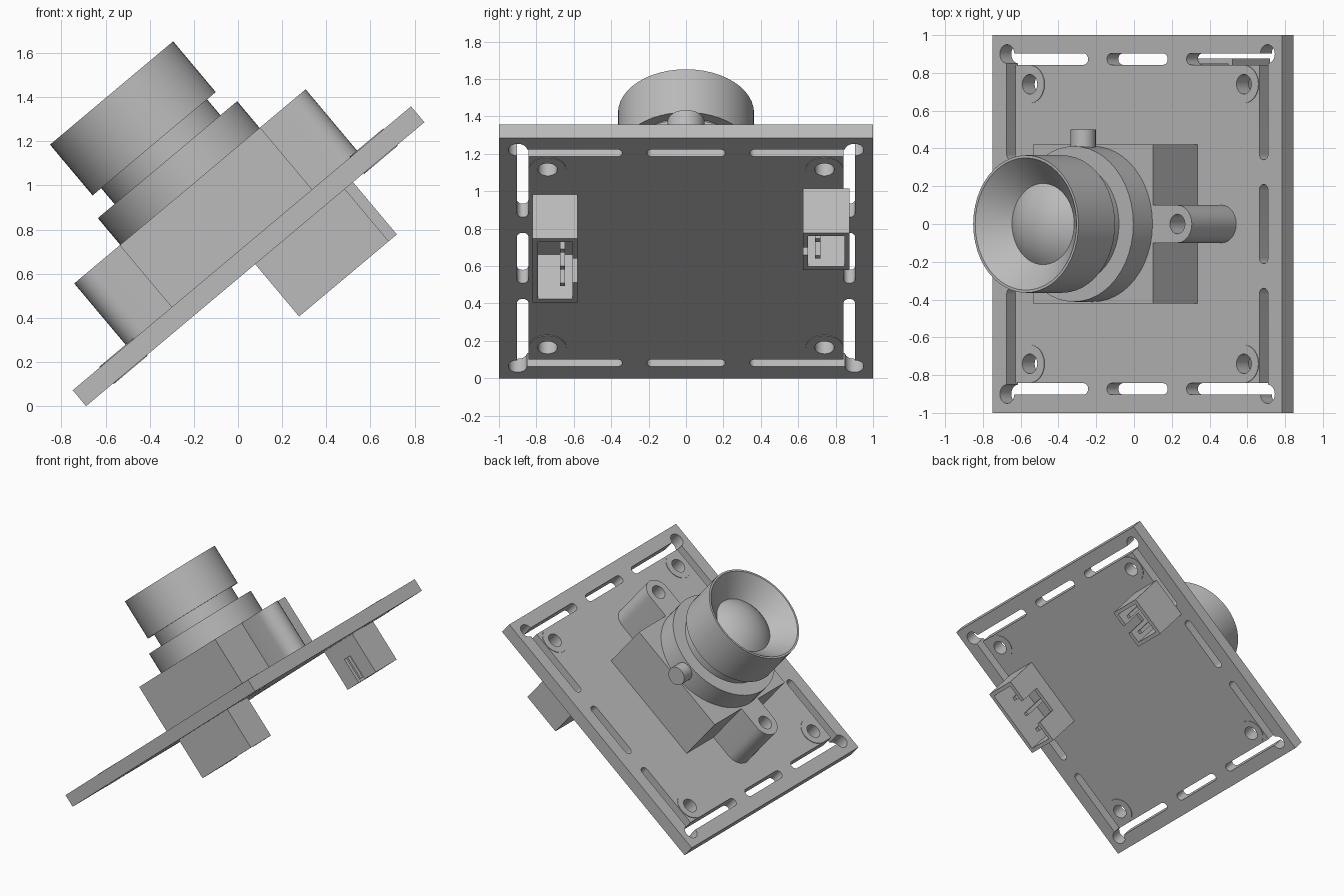
import bpy, bmesh, math
from mathutils import Matrix

old = bpy.data.objects.get("Cube")
if old:
    bpy.data.objects.remove(old, do_unlink=True)

grey = bpy.data.materials.new("light_grey")
grey.use_nodes = True
colour = (0.5, 0.5, 0.5, 1)
grey.diffuse_color = colour
grey.node_tree.nodes["Principled BSDF"].inputs["Base Color"].default_value = colour

parts = []


def finish(name, bm):
    bmesh.ops.recalc_face_normals(bm, faces=bm.faces)
    mesh = bpy.data.meshes.new(name)
    bm.to_mesh(mesh)
    bm.free()
    mesh.materials.append(grey)
    ob = bpy.data.objects.new(name, mesh)
    bpy.context.collection.objects.link(ob)
    parts.append(ob)
    return ob


def rect(x0, x1, y0, y1):
    return [(x0, y0), (x1, y0), (x1, y1), (x0, y1)]


def stadium(a, b, r, n=12):
    """Rounded slot outline from point a to point b; a circle if they match."""
    ang = math.atan2(b[1] - a[1], b[0] - a[0])
    pts = []
    for c, start in ((b, ang - math.pi / 2), (a, ang + math.pi / 2)):
        for i in range(n if a == b else n + 1):
            t = start + math.pi * i / n
            pts.append((c[0] + r * math.cos(t), c[1] + r * math.sin(t)))
    return pts


def prism(name, outline, z0, z1):
    bm = bmesh.new()
    face = bm.faces.new([bm.verts.new((x, y, z0)) for x, y in outline])
    ext = bmesh.ops.extrude_face_region(bm, geom=[face])["geom"]
    verts = [v for v in ext if isinstance(v, bmesh.types.BMVert)]
    bmesh.ops.translate(bm, verts=verts, vec=(0, 0, z1 - z0))
    return finish(name, bm)


def lathe(name, profile, steps=48):
    bm = bmesh.new()
    vs = [bm.verts.new((r, 0, z)) for r, z in profile]
    edges = [bm.edges.new(p) for p in zip(vs, vs[1:])]
    bmesh.ops.spin(bm, geom=vs + edges, cent=(0, 0, 0), axis=(0, 0, 1),
                   angle=math.tau, steps=steps)
    bmesh.ops.remove_doubles(bm, verts=bm.verts, dist=0.0005)
    return finish(name, bm)


def combine(ob, tool, operation="DIFFERENCE"):
    mod = ob.modifiers.new("combine", "BOOLEAN")
    mod.object, mod.operation, mod.solver = tool, operation, "EXACT"
    bpy.context.view_layer.objects.active = ob
    bpy.ops.object.modifier_apply(modifier=mod.name)
    parts.remove(tool)
    bpy.data.objects.remove(tool, do_unlink=True)


def cut(ob, outline, z0=-0.5, z1=0.6):
    combine(ob, prism("cutter", outline, z0, z1))


# Circuit board with edge slots and corner holes
T = 0.094
S = 0.873
board = prism("circuit_board", rect(-1, 1, -1, 1), 0, T)
for s in (-1, 1):
    for a, b in ((-0.87, -0.37), (-0.18, 0.18), (0.37, 0.87)):
        cut(board, stadium((a, s * S), (b, s * S), 0.03))
        cut(board, stadium((s * S, a), (s * S, b), 0.03))
for sx in (-1, 1):
    for sy in (-1, 1):
        corner, screw = (sx * 0.9, sy * 0.9), (sx * 0.74, sy * 0.74)
        cut(board, stadium(corner, corner, 0.05))
        cut(board, stadium(screw, screw, 0.052))
        # Thin pads on both faces around each screw hole
        for side, z in (("top", T), ("bottom", -0.004)):
            pad = prism("screw_pad_" + side, stadium(screw, screw, 0.1), z, z + 0.004)
            cut(pad, stadium(screw, screw, 0.052))

# Lens mount block with two rounded screw ears
mount = prism("lens_mount", rect(-0.415, 0.415, -0.42, 0.42), T, 0.46)
ears = prism("ears", stadium((-0.584, 0), (0.584, 0), 0.1), T, 0.46)
combine(mount, ears, "UNION")
for s in (-1, 1):
    cut(mount, stadium((s * 0.584, 0), (s * 0.584, 0), 0.052), T + 0.005)

# Lens: locking ring, neck, flared hood and glass dome
lathe("locking_ring", [(0, 0.46), (0.412, 0.46), (0.412, 0.618), (0, 0.618)])
lathe("lens_neck", [(0.313, 0.6), (0.313, 0.73)])
lathe("lens_hood", [(0, 0.712), (0.364, 0.712), (0.364, 1.012), (0.35, 1.012),
                    (0.215, 0.87), (0, 0.87)])
R, H = 0.215, 0.075
ball = (R * R + H * H) / (2 * H)
half = math.asin(R / ball)
lathe("lens_glass", [(ball * math.sin(half * i / 8),
                      0.87 + H - ball + ball * math.cos(half * i / 8))
                     for i in range(9)])

# Thumb screw on the side of the locking ring
screw = prism("thumb_screw", stadium((0, 0), (0, 0), 0.067), 0.38, 0.5)
screw.data.transform(Matrix.Translation((0, 0, 0.54)) @ Matrix.Rotation(-math.pi / 2, 4, "X"))


def connector(name, x0, x1, y0, y1, notch, pins):
    """Open-bottomed socket with a keyed wall and a row of pins."""
    wall, depth, mid = 0.028, -0.309, (x0 + x1) / 2
    shell = prism(name, rect(x0, x1, y0, y1), depth, 0)
    cut(shell, rect(x0 + wall, x1 - wall, y0 + wall, y1 - wall))
    # The keyed wall faces the middle of the board
    yk = y1 if y0 < 0 else y0
    cut(shell, rect(mid - notch / 2, mid + notch / 2, yk - 0.04, yk + 0.04), -0.5, -0.12)
    yp = (y0 + y1) / 2 + (0.04 if y0 < 0 else -0.045)
    for i in range(pins):
        x = mid + (i - (pins - 1) / 2) * 0.14
        prism(name + "_pin", rect(x - 0.014, x + 0.014, yp - 0.014, yp + 0.014), -0.29, 0)


connector("large_connector", 0, 0.53, -0.82, -0.58, 0.2, 3)
connector("small_connector", 0.27, 0.578, 0.625, 0.875, 0.065, 2)

# Tilt the whole assembly and shade it
tilt = Matrix.Translation((0.078, 0, 0.643)) @ Matrix.Rotation(math.radians(-40), 4, "Y")
bpy.ops.object.select_all(action="DESELECT")
for ob in parts:
    ob.data.transform(tilt)
    ob.select_set(True)
bpy.context.view_layer.objects.active = board
bpy.ops.object.shade_smooth_by_angle(angle=math.radians(30))
